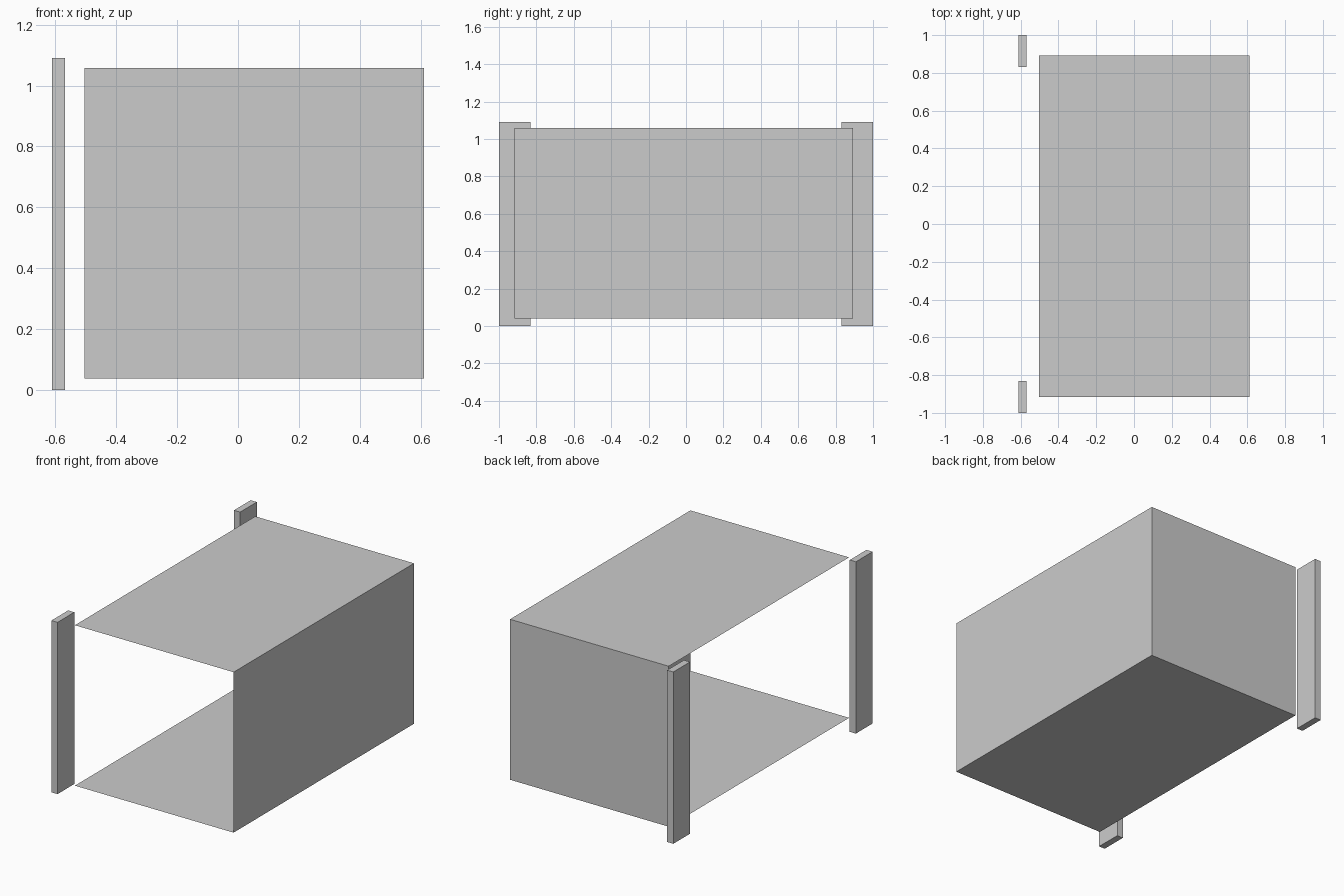
import bpy
import bmesh
from mathutils import Vector

if "Cube" in bpy.data.objects:
    bpy.data.objects.remove(bpy.data.objects["Cube"])


def box(name, lo, hi, open_sides=()):
    """Axis-aligned box between two corners, leaving out faces that point along open_sides."""
    lo, hi = Vector(lo), Vector(hi)
    bm = bmesh.new()
    bmesh.ops.create_cube(bm, size=1)
    bmesh.ops.scale(bm, vec=hi - lo, verts=bm.verts)
    bmesh.ops.translate(bm, vec=(lo + hi) / 2, verts=bm.verts)
    bm.normal_update()
    gone = [f for f in bm.faces if any(f.normal.dot(Vector(d)) > 0.9 for d in open_sides)]
    bmesh.ops.delete(bm, geom=gone, context='FACES_ONLY')
    mesh = bpy.data.meshes.new(name)
    bm.to_mesh(mesh)
    bm.free()
    obj = bpy.data.objects.new(name, mesh)
    bpy.context.collection.objects.link(obj)
    return obj


# Thin shell: floor, roof, right wall and back wall; front and left are open
box("open_shell", (-0.504, -0.917, 0.039), (0.611, 0.893, 1.058),
    open_sides=[(-1, 0, 0), (0, -1, 0)])

# Two upright posts standing off the open left side
post_min, post_max, height = 0.832, 1.0, 1.091
for name, y0, y1 in (("front_post", -post_max, -post_min), ("back_post", post_min, post_max)):
    box(name, (-0.611, y0, 0), (-0.568, y1, height))
